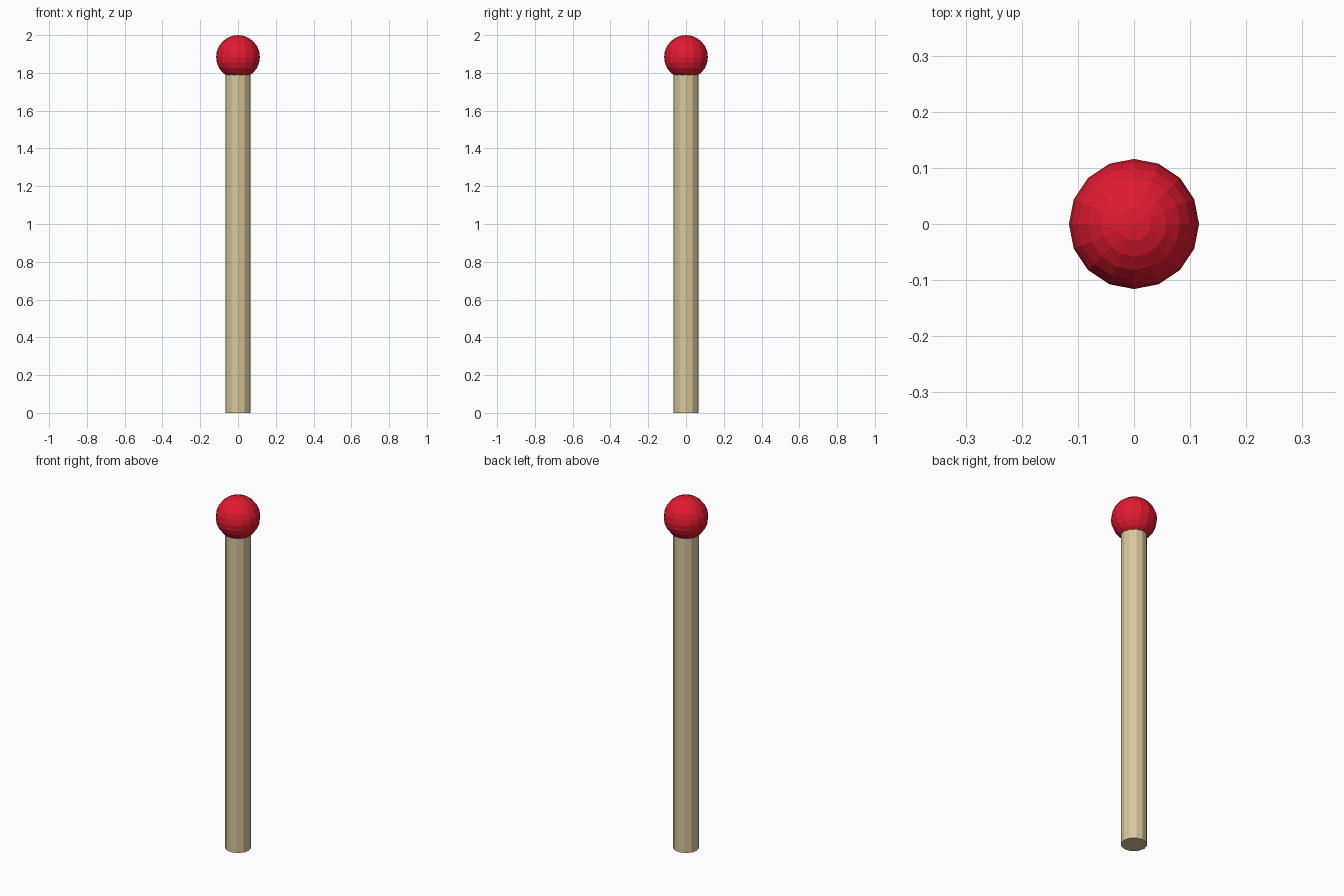
import bpy
import math

if "Cube" in bpy.data.objects:
    bpy.data.objects.remove(bpy.data.objects["Cube"])


def material(name, colour):
    m = bpy.data.materials.new(name)
    m.diffuse_color = colour
    m.use_nodes = True
    m.node_tree.nodes["Principled BSDF"].inputs["Base Color"].default_value = m.diffuse_color
    return m


# Wooden stick, ending inside the round head
bpy.ops.mesh.primitive_cylinder_add(vertices=12, radius=0.067, depth=1.8,
                                    location=(0, 0, 0.9))
stick = bpy.context.object
stick.name = "stick"
stick.data.materials.append(material("wood", (0.68, 0.56, 0.33, 1)))

# Red faceted ball on top
R = 0.116
bpy.ops.mesh.primitive_uv_sphere_add(segments=16, ring_count=12, radius=R,
                                     location=(0, 0, 2 - R))
head = bpy.context.object
head.name = "head"
head.data.materials.append(material("red", (0.75, 0.01, 0.03, 1)))
